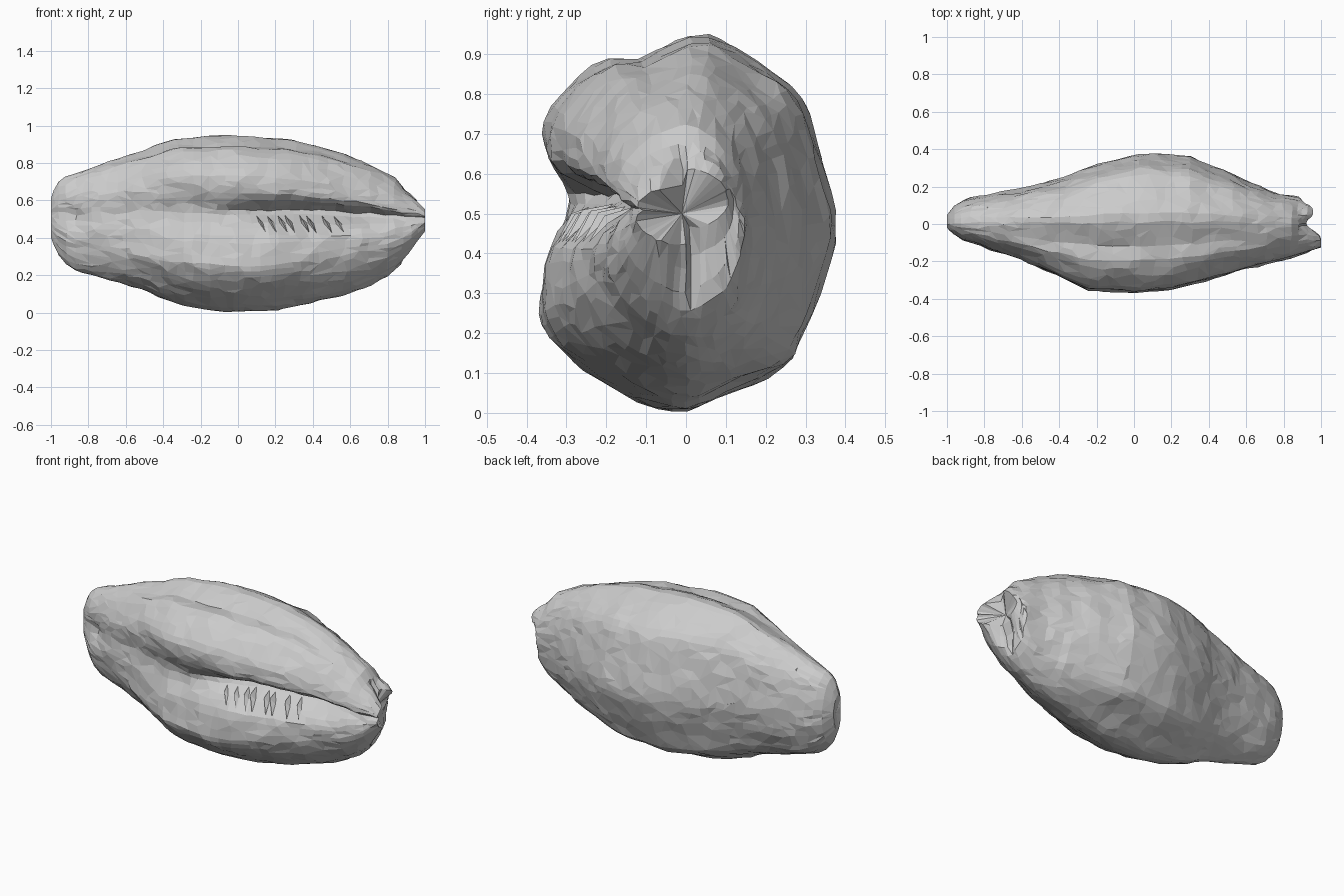
import bpy, bmesh, math, random
from mathutils import Vector, noise

if "Cube" in bpy.data.objects:
    bpy.data.objects.remove(bpy.data.objects["Cube"])

random.seed(4)

# envelope of the shell along its length: x, value
TOP = [(-1, .61), (-.97, .69), (-.9, .735), (-.8, .77), (-.6, .84), (-.35, .925), (-.2, .945),
       (0, .95), (.3, .92), (.5, .87), (.7, .8), (.83, .73), (.88, .68), (.92, .645), (.96, .61), (1, .57)]
BOTTOM = [(-1, .4), (-.97, .32), (-.9, .24), (-.8, .205), (-.5, .12), (-.3, .04), (-.15, .01),
          (0, 0), (.15, .01), (.4, .05), (.6, .1), (.8, .19), (.9, .28), (1, .42)]
BACK = [(-1, .05), (-.95, .11), (-.85, .15), (-.6, .19), (-.4, .24), (-.2, .32), (0, .37),
        (.1, .38), (.3, .36), (.5, .28), (.68, .2), (.74, .17), (.86, .15), (1, .11)]
FRONT = [(-1, .02), (-.93, .09), (-.8, .13), (-.6, .2), (-.4, .29), (-.25, .36), (0, .375),
         (.2, .36), (.4, .31), (.6, .25), (.8, .2), (.95, .15), (1, .13)]

# mid cross-section (y, z), from the top round the back, underside and front
SECTION = [(.06, .95), (.2, .87), (.29, .8), (.34, .64), (.38, .47), (.35, .33), (.3, .2),
           (.25, .11), (.1, .045), (0, 0), (-.12, .025), (-.29, .13),
           (-.38, .25), (-.37, .33), (-.35, .41), (-.3, .48), (-.27, .525), (-.27, .55),
           (-.31, .58), (-.365, .64), (-.36, .7), (-.34, .77), (-.28, .84), (-.2, .89),
           (-.12, .89), (-.03, .93)]


def lookup(table, x):
    for (a, u), (b, v) in zip(table, table[1:]):
        if x <= b:
            return u + (v - u) * (x - a) / (b - a)
    return table[-1][1]


def step(a, b, x):
    t = min(1, max(0, (x - a) / (b - a)))
    return t * t * (3 - 2 * t)


def resample(pts, spacing):
    """Smooth closed curve through the points."""
    pts = [Vector(p) for p in pts]
    out = []
    for i in range(len(pts)):
        a, b, c, d = (pts[(i + k) % len(pts)] for k in (-1, 0, 1, 2))
        n = max(1, round((c - b).length / spacing))
        for s in range(n):
            t = s / n
            out.append(.5 * (2 * b + (c - a) * t + (2 * a - 5 * b + 4 * c - d) * t * t
                             + (3 * b - a - 3 * c + d) * t ** 3))
    return out


def place(x, y, z):
    """Map a point of the mid section to the section at x."""
    top, bot = lookup(TOP, x), lookup(BOTTOM, x)
    front = y < 0
    # the front is only gently hollow where the aperture has closed up
    if y < -.2:
        flat = (1 - .55 * step(-.15, .25, x)) * step(.2, .32, z) * (1 - step(.7, .8, z))
        y += flat * (-.365 + .06 * math.exp(-((z - .52) / .1) ** 2) - y)
    # away from the middle the section tends to an ellipse
    u = Vector((y / .38, (z - .475) / .475))
    u = u.lerp(u.normalized(), .85 * step(.1, .95, abs(x + .05)))
    ny = u.x * lookup(BACK if u.x > 0 else FRONT, x)
    nz = (top + bot) / 2 + u.y * (top - bot) / 2
    # aperture slit, deep towards the right end and fading to the left
    if front:
        slit = math.exp(-((z - .55) / .035) ** 2)
        wide = math.exp(-((z - .525) / .075) ** 2)
        depth = step(-.2, .3, x) * (1 - .85 * step(.65, .92, x))
        ny += depth * (.07 * slit + (.03 + .035 * step(0, .5, x)) * wide)
        # dent beside the left tip
        ny += .04 * math.exp(-((x + .88) / .06) ** 2 - ((nz - .51) / .07) ** 2)
    # notched right tip: one prong high at the back, one low at the front
    end = step(.86, 1, x)
    nx = x - end * (.04 * step(-.02, .03, ny) + .07 * math.exp(-((ny + .01) / .035) ** 2))
    if ny > 0:
        nx -= .05 * end * step(.56, .48, nz) if nz > .56 else .05 * end * (1 - step(.48, .56, nz))
        nz += .04 * end
    return Vector((nx, ny, nz))


# shell body: rings lofted along x
stations = [-1, -.985, -.96, -.92] + [-.87 + .045 * i for i in range(39)] + [.88, .92, .96, 1]
section = resample(SECTION, .04)
bm = bmesh.new()
rings = []
for x in stations:
    ring = []
    for p in section:
        q = place(x, p.x, p.y)
        k = noise.noise_vector(q * 9) * .009
        k += Vector([random.uniform(-1, 1) for _ in range(3)]) * .003
        k.x *= 1.5 * (abs(x) < .95)
        q += k
        q.z = max(q.z, 0)
        ring.append(bm.verts.new(q))
    rings.append(ring)
n = len(section)
for a, b in zip(rings, rings[1:]):
    for i in range(n):
        j = (i + 1) % n
        bm.faces.new((a[i], a[j], b[j], b[i]))
# end caps, sunken at the right tip
for ring, tip in ((rings[0], (-.99, .01, .5)), (rings[-1], (.89, -.01, .5))):
    c = bm.verts.new(tip)
    for i in range(n):
        bm.faces.new((ring[i], ring[(i + 1) % n], c))
bmesh.ops.recalc_face_normals(bm, faces=bm.faces)
mesh = bpy.data.meshes.new("shell_body")
bm.to_mesh(mesh)
bm.free()
body = bpy.data.objects.new("shell_body", mesh)
bpy.context.collection.objects.link(body)
dec = body.modifiers.new("facets", 'DECIMATE')
dec.ratio = .5

# teeth: thin ridges on the inside of the lower lip
bm = bmesh.new()
for i in range(8):
    x = .12 + .055 * i + .03 * (i > 5) + random.uniform(-.015, .015)
    low, mid, high = (place(x, *p) for p in ((-.345, .425), (-.3, .48), (-.27, .525)))
    s = random.uniform(.6, 1.1)
    out = mid + Vector((-.015, -.012, .03)) * s
    w = Vector((.014, 0, 0))
    a, b, c, d = (bm.verts.new(v) for v in (low + w * 2, high - w * 2, out, mid + w))
    e = bm.verts.new(mid - w)
    for f in ((a, c, d), (c, b, d), (a, e, c), (c, e, b), (a, d, e), (b, e, d)):
        bm.faces.new(f)
bmesh.ops.recalc_face_normals(bm, faces=bm.faces)
mesh = bpy.data.meshes.new("lip_teeth")
bm.to_mesh(mesh)
bm.free()
bpy.context.collection.objects.link(bpy.data.objects.new("lip_teeth", mesh))
